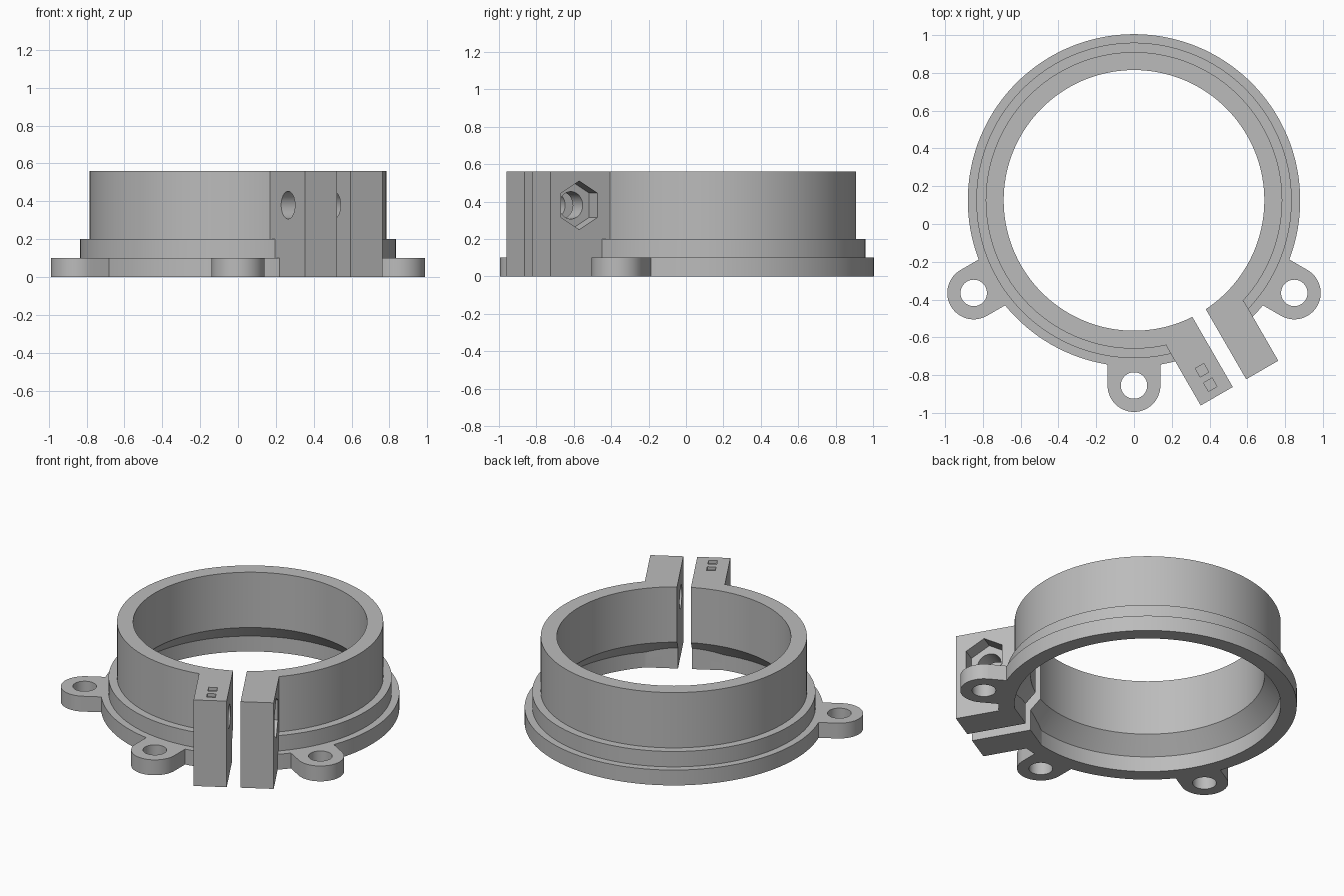
import bpy, bmesh, math
from mathutils import Matrix

cube = bpy.data.objects.get("Cube")
if cube:
    bpy.data.objects.remove(cube, do_unlink=True)

CENTRE_Y = 0.125
HEIGHT = 0.56
CLAMP_ANGLE = math.radians(-60)

grey = bpy.data.materials.new("plain grey")
grey.use_nodes = True
grey.diffuse_color = (0.5, 0.5, 0.5, 1)
grey.node_tree.nodes["Principled BSDF"].inputs["Base Color"].default_value = (0.5, 0.5, 0.5, 1)


def frame(angle):
    """Ring frame: local x points outward, local y runs along the rim."""
    return Matrix.Translation((0, CENTRE_Y, 0)) @ Matrix.Rotation(angle, 4, 'Z')


def finish(name, bm, matrix):
    bmesh.ops.transform(bm, matrix=matrix, verts=bm.verts)
    bmesh.ops.recalc_face_normals(bm, faces=bm.faces)
    mesh = bpy.data.meshes.new(name)
    bm.to_mesh(mesh)
    bm.free()
    mesh.materials.append(grey)
    obj = bpy.data.objects.new(name, mesh)
    bpy.context.collection.objects.link(obj)
    return obj


def box(name, low, high, matrix):
    bm = bmesh.new()
    bmesh.ops.create_cube(bm, size=1)
    size = [b - a for a, b in zip(low, high)]
    mid = [(a + b) / 2 for a, b in zip(low, high)]
    place = Matrix.Translation(mid) @ Matrix.Diagonal((*size, 1))
    return finish(name, bm, matrix @ place)


def cylinder(name, radius, depth, matrix, sides=48):
    bm = bmesh.new()
    bmesh.ops.create_cone(bm, cap_ends=True, segments=sides,
                          radius1=radius, radius2=radius, depth=depth)
    return finish(name, bm, matrix)


def revolve(name, profile, steps=144):
    bm = bmesh.new()
    verts = [bm.verts.new((r, 0, z)) for r, z in profile]
    edges = [bm.edges.new((verts[i - 1], verts[i])) for i in range(len(verts))]
    bmesh.ops.spin(bm, geom=verts + edges, cent=(0, 0, 0), axis=(0, 0, 1),
                   angle=2 * math.pi, steps=steps, use_merge=False)
    bmesh.ops.remove_doubles(bm, verts=bm.verts, dist=1e-4)
    return finish(name, bm, frame(0))


def combine(target, tool, operation):
    mod = target.modifiers.new(tool.name, 'BOOLEAN')
    mod.operation = operation
    mod.solver = 'EXACT'
    mod.object = tool
    bpy.context.view_layer.objects.active = target
    bpy.ops.object.modifier_apply(modifier=mod.name)
    bpy.data.objects.remove(tool, do_unlink=True)


# Stepped collar with a chamfered counterbore underneath
collar = revolve("split_collar", [
    (0.785, 0), (0.88, 0), (0.88, 0.1), (0.835, 0.1), (0.835, 0.2),
    (0.785, 0.2), (0.785, HEIGHT), (0.69, HEIGHT), (0.69, 0.2), (0.785, 0.1)])

# Three mounting lugs with screw holes
for degrees in (-30, -90, -150):
    at = frame(math.radians(degrees))
    tip = at @ Matrix.Translation((0.98, 0, 0.05))
    combine(collar, box("lug_neck", (0.83, -0.14, 0), (0.98, 0.14, 0.1), at), 'UNION')
    combine(collar, cylinder("lug_end", 0.14, 0.1, tip), 'UNION')
    combine(collar, cylinder("lug_hole", 0.07, 0.3, tip), 'DIFFERENCE')

# Pair of clamp blocks, then the slot between them
clamp = frame(CLAMP_ANGLE)
for side in (-1, 1):
    near, far = sorted((0, side * 0.237))
    combine(collar, box("clamp_block", (0.75, near, 0), (1.117, far, HEIGHT), clamp), 'UNION')
combine(collar, box("clamp_slot", (0.4, -0.041, -0.1), (1.3, 0.041, 0.7), clamp), 'DIFFERENCE')

# Cross bolt hole and hexagonal nut pocket
across = Matrix.Rotation(math.radians(90), 4, 'X')
bolt = clamp @ Matrix.Translation((0.94, 0, 0.38)) @ across
pocket = clamp @ Matrix.Translation((0.94, 0.247, 0.38)) @ across @ Matrix.Rotation(math.radians(90), 4, 'Z')
combine(collar, cylinder("bolt_hole", 0.073, 0.8, bolt), 'DIFFERENCE')

bm = bmesh.new()
ring = [bm.verts.new((0.13 * math.cos(i * math.pi / 3), 0.13 * math.sin(i * math.pi / 3), -0.1))
        for i in range(6)]
hexagon = bm.faces.new(ring)
top = bmesh.ops.extrude_face_region(bm, geom=[hexagon])["geom"]
bmesh.ops.translate(bm, vec=(0, 0, 0.2),
                    verts=[v for v in top if isinstance(v, bmesh.types.BMVert)])
combine(collar, finish("nut_pocket", bm, pocket), 'DIFFERENCE')

# Two shallow square marks on top of one clamp block
for u in (0.959, 1.047):
    combine(collar, box("square_mark", (u - 0.026, -0.164, HEIGHT - 0.02),
                        (u + 0.026, -0.112, HEIGHT + 0.05), clamp), 'DIFFERENCE')

# Smooth round walls, sharp corners
bpy.ops.object.select_all(action='DESELECT')
collar.select_set(True)
bpy.context.view_layer.objects.active = collar
bpy.ops.object.shade_smooth_by_angle(angle=math.radians(25))
